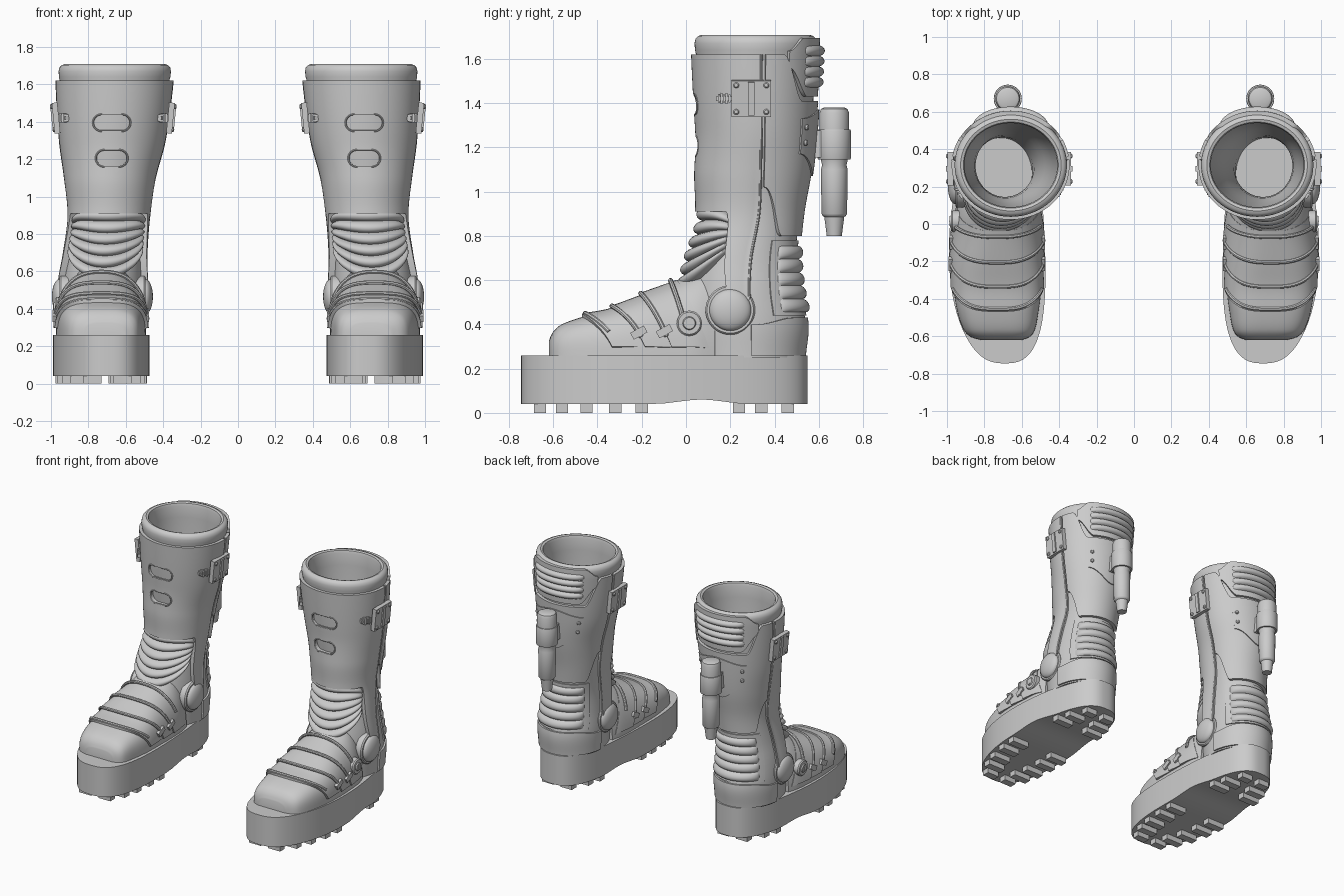
import bpy, bmesh
from math import sin, cos, pi, radians
from mathutils import Vector, Matrix

if "Cube" in bpy.data.objects:
    bpy.data.objects.remove(bpy.data.objects["Cube"])

# profiles: body (z, cx, cy, rx, ry) and foot (y, cx, half width, top z, squareness)
BODY = [(.26, .725, .27, .22, .26), (.40, .725, .27, .225, .272), (.55, .722, .262, .215, .25),
        (.70, .71, .272, .2, .225), (.90, .69, .31, .195, .203), (1.1, .685, .315, .222, .233),
        (1.3, .672, .315, .262, .253), (1.62, .66, .315, .293, .27), (1.72, .658, .315, .294, .27)]
FOOT = [(-.62, .71, .11, .325, .6), (-.605, .715, .155, .36, .6), (-.57, .72, .188, .395, .6),
        (-.48, .727, .215, .43, .62), (-.35, .73, .234, .465, .66), (-.2, .733, .24, .53, .75),
        (-.06, .73, .238, .59, .85), (.05, .728, .23, .64, .9), (.13, .725, .21, .67, 1)]
parts = []


def curve(tab, x):
    x = min(max(x, tab[0][0]), tab[-1][0])
    i = max(k for k in range(len(tab) - 1) if tab[k][0] <= x)
    a, b = tab[i], tab[i + 1]
    h = b[0] - a[0]
    s = (x - a[0]) / h

    def slope(k, j):
        p, q = tab[max(k - 1, 0)], tab[min(k + 1, len(tab) - 1)]
        return (q[j] - p[j]) / (q[0] - p[0])
    return [a[j] * (2*s**3 - 3*s*s + 1) + b[j] * (3*s*s - 2*s**3)
            + h * slope(i, j) * (s**3 - 2*s*s + s) + h * slope(i + 1, j) * (s**3 - s*s)
            for j in range(1, len(a))]


def smooth(x):
    x = min(max(x, 0), 1)
    return x * x * (3 - 2 * x)


def spow(c, e):
    return (abs(c) ** e) * (1 if c >= 0 else -1)


def S(phi, z, off=0):
    """Point on the boot shaft: phi 0 = front, 90 = outer side, 180 = back."""
    cx, cy, rx, ry = curve(BODY, z)
    a = radians(phi)
    return Vector((cx + (rx + off) * sin(a), cy - (ry + off) * cos(a), z))


def F(y, t, off=0):
    """Point on the foot: t runs over the arch from outer to inner side."""
    cx, w, top, e = curve(FOOT, y)
    return Vector((cx + (w + off) * spow(cos(t), e), y, .25 + (top - .25 + off) * max(sin(t), 0) ** e))


def finish(name, bm, mirror=True):
    bmesh.ops.remove_doubles(bm, verts=bm.verts, dist=1e-5)
    bmesh.ops.recalc_face_normals(bm, faces=bm.faces)
    me = bpy.data.meshes.new(name)
    bm.to_mesh(me)
    bm.free()
    ob = bpy.data.objects.new(name, me)
    bpy.context.collection.objects.link(ob)
    if mirror:
        parts.append(ob)
    return ob


def solid(name, fn, nu, nv):
    """Closed sheet from fn(u, v, side), side 1 = outside, 0 = inside."""
    bm = bmesh.new()
    g = [[[bm.verts.new(fn(i / nu, j / nv, s)) for j in range(nv + 1)] for i in range(nu + 1)] for s in (0, 1)]
    for i in range(nu):
        for j in range(nv):
            for s in (0, 1):
                bm.faces.new((g[s][i][j], g[s][i+1][j], g[s][i+1][j+1], g[s][i][j+1]))
    for i in range(nu):
        for j in (0, nv):
            bm.faces.new((g[0][i][j], g[0][i+1][j], g[1][i+1][j], g[1][i][j]))
    for j in range(nv):
        for i in (0, nu):
            bm.faces.new((g[0][i][j], g[0][i][j+1], g[1][i][j+1], g[1][i][j]))
    return finish(name, bm)


def patch(name, p0, p1, zlo, zhi, off, nu=40, nv=12, inner=-.012):
    def fn(u, v, s):
        p = p0 + (p1 - p0) * u
        a, b = [f(p) if callable(f) else f for f in (zlo, zhi)]
        z = a + (b - a) * v
        return S(p, z, (off(p, z, u, v) if callable(off) else off) if s else inner)
    return solid(name, fn, nu, nv)


def ribs(name, p0, p1, zlo, zhi, n, base, amp):
    def off(p, z, u, v):
        edge = max(0, 1 - abs(2 * u - 1) ** 5) ** .6
        return (base + amp * abs(sin(pi * n * v)) ** .6) * edge
    return patch(name, p0, p1, zlo, zhi, off, 40, n * 8)


def lathe(bm, prof, mat, n=28):
    rings = [[bm.verts.new(mat @ Vector((r * cos(2*pi*k/n), r * sin(2*pi*k/n), h))) for k in range(n)]
             for r, h in prof]
    for a, b in zip(rings, rings[1:]):
        for k in range(n):
            bm.faces.new((a[k], a[(k+1) % n], b[(k+1) % n], b[k]))


def box(bm, c, size, rot=None):
    m = Matrix.Translation(c) @ (rot or Matrix()) @ Matrix.Diagonal((*size, 1))
    bmesh.ops.create_cube(bm, size=1, matrix=m)


def facing(p, d):
    return Matrix.Translation(p) @ Vector(d).to_track_quat('Z', 'Y').to_matrix().to_4x4()


def tube(name, pts, r, cyclic=False):
    cu = bpy.data.curves.new(name, 'CURVE')
    cu.dimensions, cu.bevel_depth, cu.bevel_resolution, cu.use_fill_caps = '3D', r, 2, True
    sp = cu.splines.new('POLY')
    sp.points.add(len(pts) - 1)
    for q, p in zip(sp.points, pts):
        q.co = (*p, 1)
    sp.use_cyclic_u = cyclic
    tmp = bpy.data.objects.new(name + "_tmp", cu)
    bpy.context.collection.objects.link(tmp)
    me = bpy.data.meshes.new_from_object(tmp.evaluated_get(bpy.context.evaluated_depsgraph_get()))
    bpy.data.objects.remove(tmp)
    ob = bpy.data.objects.new(name, me)
    bpy.context.collection.objects.link(ob)
    parts.append(ob)


RIVET = [(.013, -.01), (.013, .005), (.008, .011), (0, .012)]

# platform sole with arched underside
SOLE = [(-.75, .69, .25), (-.4, .722, .258), (-.1, .733, .256), (.2, .728, .24), (.55, .72, .232)]


def sole(u, v, s):
    y = -.0975 - .6475 * spow(cos(pi * v), .75)
    cx, w = curve(SOLE, y)
    x = cx + w * max(sin(pi * v), 0) ** .75 * (2 * u - 1)
    return Vector((x, y, .26 if s else .04 + .02 * smooth(1 - abs(y - .07) / .22)))


solid("platform_sole", sole, 6, 64)

# tread lugs in two columns, kept inside the sole outline
bm = bmesh.new()
for y in (-.66, -.56, -.45, -.32, -.2, .24, .34, .46):
    cx, w = curve(SOLE, y)
    c = (abs(y + .0975) + .03) / .6475
    hw = w * (1 - c ** (2 / .75)) ** .375 - .012
    n = min(.14, hw - .03)
    for s in (-1, 1):
        box(bm, (cx + s * (hw - n / 2), y, .024), (n, .055, .047))
finish("tread_lugs", bm)

# hollow shaft with rolled collar
bm = bmesh.new()
prof = [(.25 + 1.37 * k / 40, 0) for k in range(41)]
prof += [(1.64, .004), (1.67, .006), (1.69, .002), (1.703, -.01), (1.708, -.025), (1.703, -.04), (1.685, -.046)]
prof += [(1.6 - k * .1, -.045 + .001 * k) for k in range(10)]
rings = [[bm.verts.new(S(k * 5, z, o)) for k in range(72)] for z, o in prof]
for a, b in zip(rings, rings[1:]):
    for k in range(72):
        bm.faces.new((a[k], a[(k+1) % 72], b[(k+1) % 72], b[k]))
bm.faces.new(rings[0])
bm.faces.new(rings[-1])
finish("boot_shaft", bm)


# foot, overlapping instep plates and straps
def foot(u, v, s):
    p = F(-.62 + .75 * v ** 1.5, pi * u)
    return p if s else Vector((p.x, p.y, .245))


solid("foot", foot, 40, 40)
bm = bmesh.new()
for k, (y0, y1, sw) in enumerate(((-.47, -.31, .15), (-.34, -.18, .17), (-.21, -.04, .16))):
    def plate(u, v, s):
        t = pi * (.03 + .94 * u)
        return F(y0 + (y1 - y0) * v + sw * (1 - sin(t)), t, .016 - .013 * v if s else -.02)
    solid("instep_plate_%d" % (k + 1), plate, 36, 10)
for k, (y, sw, e) in enumerate(((-.455, .17, .12), (-.335, .17, .07), (-.205, .15, .07), (-.07, .1, .14))):
    pts = [F(y + sw * (1 - sin(t)), t, .013) for t in [pi * (e + (1 - 2 * e) * i / 40) for i in range(41)]]
    tube("foot_strap_%d" % (k + 1), pts, .011)
    if k in (1, 2):
        for p in (pts[1], pts[-2]):
            box(bm, p, (.025, .07, .035), Matrix.Rotation(.5, 4, 'X'))
finish("strap_buckles", bm)

# ribbed flex panels, front and rear
ribs("front_ankle_ribs", -66, 66, lambda p: .56 + .17 * (p / 66) ** 2, lambda p: .93 - .06 * (p / 66) ** 4,
     6, .03, .03)
patch("rear_ankle_panel", 118, 242, .44, .78, .008)
ribs("rear_ankle_ribs", 126, 234, .455, .755, 5, .012, .02)
patch("heel_counter", 95, 265, .26, lambda p: .43 - .03 * smooth((abs(p - 180) - 40) / 40), .012)
patch("rear_collar_panel", 122, 238, lambda p: 1.43 + .13 * smooth((abs(p - 180) - 34) / 24),
      lambda p: 1.695 - .06 * smooth((abs(p - 180) - 40) / 18), .02)
ribs("rear_collar_ribs", 138, 222, 1.47, 1.66, 4, .02, .022)

# hard cuff: front shell with side arms reaching the ankle, and rear shell
front = patch("front_cuff", -95, 95, lambda p: .91 - .4 * smooth((abs(p) - 58) / 20), 1.62,
              lambda p, z, u, v: .022 + .045 * smooth((1.3 - z) / .4) * max(cos(radians(p)), 0), 110, 28)
patch("rear_cuff", 99, 261, lambda p: .8 + .22 * smooth((abs(p - 180) - 52) / 28),
      lambda p: 1.41 + .21 * smooth((abs(p - 180) - 42) / 22), .022, 80, 16)
for s in (-1, 1):
    tube("cuff_edge_" + ("outer" if s > 0 else "inner"),
         [S(s * 95, .52 + 1.1 * i / 40, .018) for i in range(41)], .007)

# oval slots through the front shell, with rims
bm = bmesh.new()
for k, (z, hw) in enumerate(((1.395, .1), (1.205, .085))):
    r = .045
    outline = [((hw - r) * (1 if cos(a) > 0 else -1) + r * cos(a), r * sin(a))
               for a in [2 * pi * (i + .5) / 32 for i in range(32)]]
    f = bm.faces.new([bm.verts.new((.675 + x, -.1, z + h)) for x, h in outline])
    ext = bmesh.ops.extrude_face_region(bm, geom=[f])
    bmesh.ops.translate(bm, vec=(0, .23, 0), verts=[v for v in ext['geom'] if isinstance(v, bmesh.types.BMVert)])
    rim = []
    for x, h in outline:
        cx, cy, rx, ry = curve(BODY, z + h)
        o = .02 + .045 * smooth((1.3 - z - h) / .4)
        q = (.675 + x - cx) / (rx + o)
        rim.append((.675 + x, cy - (ry + o) * (1 - q * q) ** .5, z + h))
    tube("slot_rim_%d" % (k + 1), rim, .005, True)
cutter = finish("slot_cutter", bm, False)
cutter.hide_render = cutter.hide_viewport = True
mod = front.modifiers.new("slots", 'BOOLEAN')
mod.operation, mod.object = 'DIFFERENCE', cutter

# ankle pivots on both sides
for s, x, nm in ((1, .925, "outer"), (-1, .525, "inner")):
    bm = bmesh.new()
    lathe(bm, [(0, -.02), (.112, -.02), (.112, .022), (.105, .03), (.094, .03)]
          + [(.094 * cos(a), .03 + .04 * sin(a)) for a in [i * pi / 16 for i in range(9)]],
          facing((x, .2, .465), (s, 0, 0)), 40)
    finish("ankle_pivot_" + nm, bm)

# small adjuster knob on the outer side
bm = bmesh.new()
lathe(bm, [(0, -.06), (.057, -.06), (.057, .0), (.05, .008), (.03, .008), (.026, .016), (0, .016)],
      facing((.97, .015, .405), (1, 0, 0)), 32)
box(bm, (.985, .015, .405), (.01, .008, .035))
finish("adjuster_knob", bm)

# clasps bridging the cuff split
for s, nm in ((1, "outer"), (-1, "inner")):
    bm = bmesh.new()
    c = S(s * 90, 1.42, .03) + Vector((0, -.02, 0))
    rot = Matrix.Rotation(s * .1, 4, 'Y')
    box(bm, c, (.03, .18, .165), rot)
    for dy in (-.068, .068):
        for dz in (-.06, .06):
            lathe(bm, RIVET, facing(c + Vector((s * (.014 + .1 * dz), dy, dz)), (s, 0, 0)), 14)
    box(bm, c + Vector((s * .012, 0, 0)), (.025, .03, .15), rot)
    for k in range(5):
        box(bm, S(s * (66 - k * 2.6), 1.42, .032), (.028, .009, .05 if k % 2 else .036))
    box(bm, S(s * 62, 1.42, .022), (.03, .09, .02), Matrix.Rotation(-s * .45, 4, 'Z'))
    finish("clasp_" + nm, bm)

# rear mount plate, rivets and canister
patch("canister_mount", 138, 222, lambda p: 1.07 + .1 * smooth(abs(p - 180) / 42),
      lambda p: 1.37 - .04 * smooth(abs(p - 180) / 42), .03)
bm = bmesh.new()
for p in (144, 216):
    for z in (1.22, 1.29):
        lathe(bm, RIVET, facing(S(p, z, .03), (sin(radians(p)), -cos(radians(p)), 0)), 14)
finish("mount_rivets", bm)
bm = bmesh.new()
box(bm, (.675, .61, 1.215), (.09, .1, .12))
lathe(bm, [(0, 1.145), (.073, 1.145), (.075, 1.15), (.075, 1.275), (.073, 1.28), (0, 1.28)],
      Matrix.Translation((.675, .67, 0)), 36)
finish("canister_bracket", bm)
bm = bmesh.new()
lathe(bm, [(0, .8), (.034, .8), (.045, .885), (.052, .89), (.058, .9), (.06, 1.1), (.055, 1.12), (.06, 1.14),
           (.067, 1.25), (.067, 1.355), (.06, 1.373), (.045, 1.38), (0, 1.38)],
      Matrix.Translation((.675, .67, 0)), 36)
finish("canister", bm)

# smooth shading, then mirror every part into a pair
bpy.ops.object.select_all(action='DESELECT')
for ob in parts:
    ob.select_set(True)
bpy.context.view_layer.objects.active = parts[0]
bpy.ops.object.shade_smooth_by_angle(angle=radians(35))
for ob in parts:
    ob.modifiers.new("pair", 'MIRROR').use_mirror_merge = False
